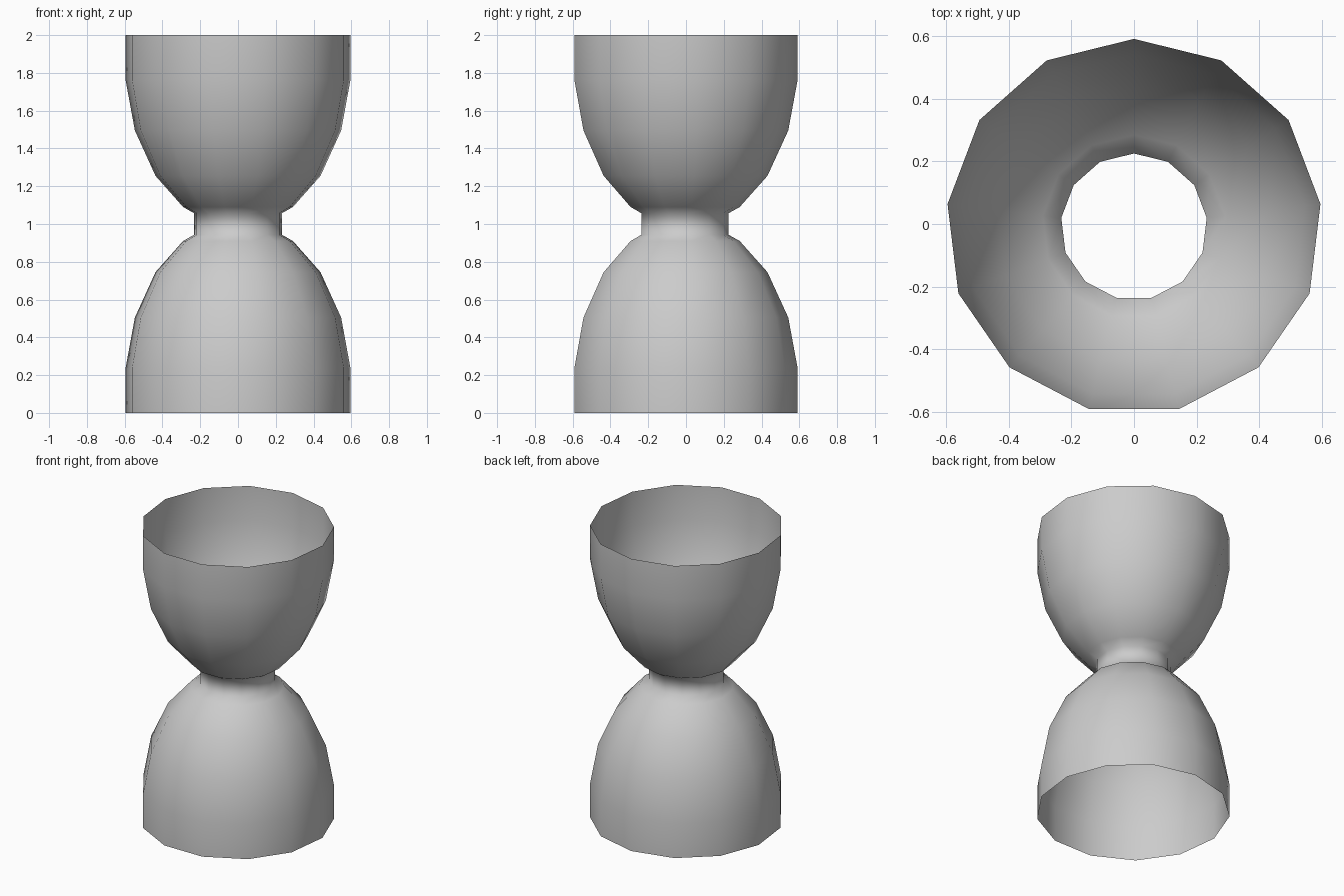
import bpy, bmesh, math

if "Cube" in bpy.data.objects:
    bpy.data.objects.remove(bpy.data.objects["Cube"])

SIDES = 13
# lower half profile (radius, height); the upper half mirrors it about z = 1
half = [(0.6, 0), (0.6, 0.235), (0.55, 0.505), (0.44, 0.745), (0.293, 0.91), (0.234, 0.943)]
profile = half + [(r, 2 - z) for r, z in reversed(half)]
cy = -0.0087  # odd-sided rings: shift so the bounds are centred

# open double-ended cup, a single thin wall with a hollow neck
bm = bmesh.new()
rings = []
for r, z in profile:
    ring = []
    for i in range(SIDES):
        a = math.pi / 2 + math.tau * i / SIDES
        ring.append(bm.verts.new((r * math.cos(a), cy + r * math.sin(a), z)))
    rings.append(ring)
for lo, hi in zip(rings, rings[1:]):
    for i in range(SIDES):
        j = (i + 1) % SIDES
        bm.faces.new((lo[i], lo[j], hi[j], hi[i])).smooth = True

mesh = bpy.data.meshes.new("double_cup")
bm.to_mesh(mesh)
bm.free()
bpy.context.collection.objects.link(bpy.data.objects.new("double_cup", mesh))
